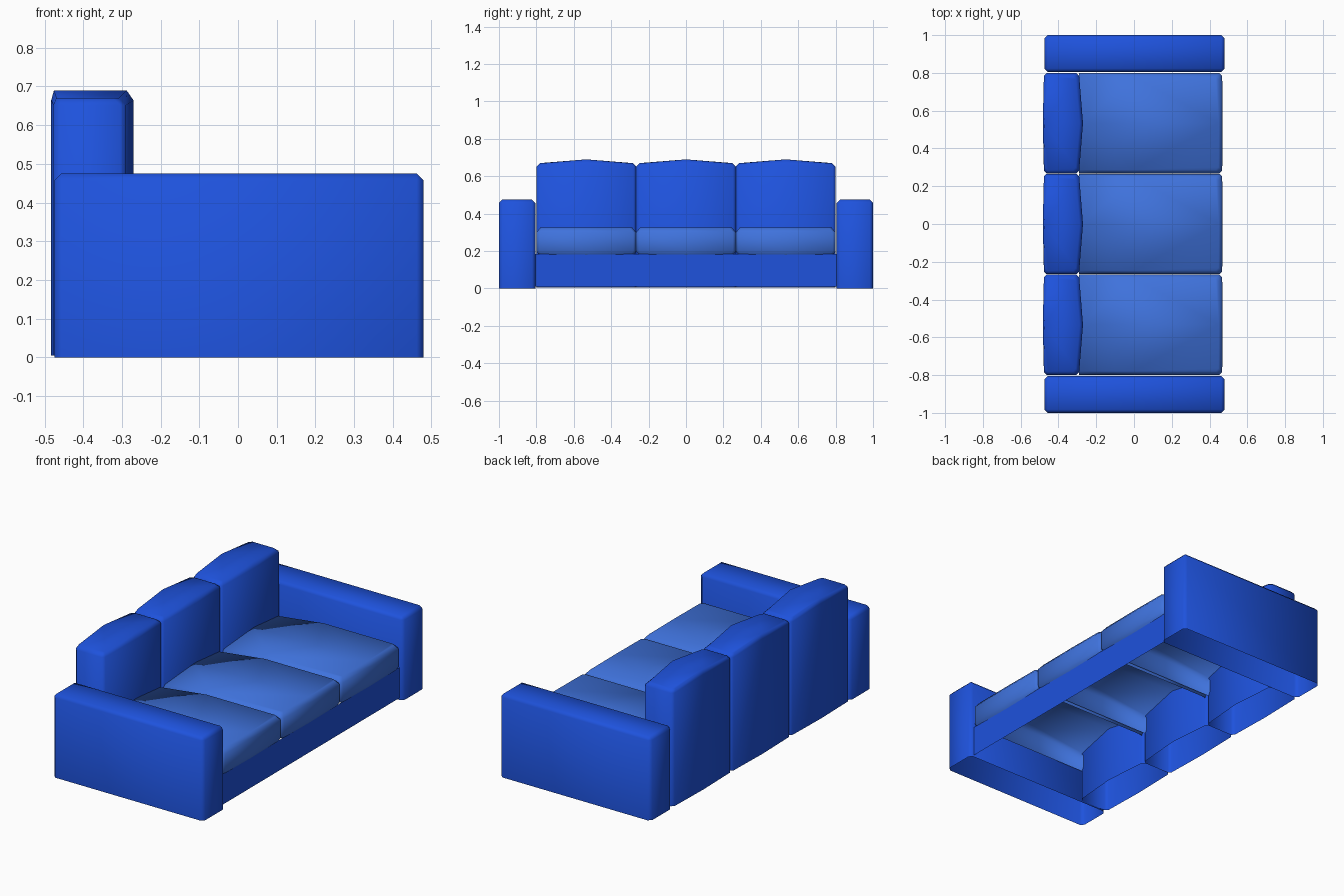
import bpy, bmesh

if "Cube" in bpy.data.objects:
    bpy.data.objects.remove(bpy.data.objects["Cube"])


def material(name, rgb):
    m = bpy.data.materials.new(name)
    m.diffuse_color = (*rgb, 1)
    m.use_nodes = True
    m.node_tree.nodes["Principled BSDF"].inputs["Base Color"].default_value = m.diffuse_color
    return m


BLUE = material("blue_fabric", (0.013, 0.085, 0.72))
LIGHT = material("light_blue_fabric", (0.05, 0.17, 0.72))


def finish(bm, name, mat, y=0.0):
    bmesh.ops.recalc_face_normals(bm, faces=bm.faces)
    me = bpy.data.meshes.new(name)
    bm.to_mesh(me)
    bm.free()
    me.materials.append(mat)
    for p in me.polygons:
        p.use_smooth = True
    ob = bpy.data.objects.new(name, me)
    ob.location.y = y
    bpy.context.collection.objects.link(ob)
    return ob


def shell(name, rings, caps, mat, y):
    """Bridge closed rings upward and cap the last one; the underside stays open."""
    bm = bmesh.new()
    vs = [[bm.verts.new(p) for p in r] for r in rings]
    n = len(rings[0])
    for a, b in zip(vs, vs[1:]):
        for i in range(n):
            j = (i + 1) % n
            bm.faces.new((a[i], a[j], b[j], b[i]))
    for c in caps:
        bm.faces.new([vs[-1][i] for i in c])
    return finish(bm, name, mat, y)


# arms: chamfered boxes, open underneath
for side, label in ((1, "left"), (-1, "right")):
    bm = bmesh.new()
    bmesh.ops.create_cube(bm, size=1)
    for v in bm.verts:
        v.co.x = 0.0025 + v.co.x * 0.955
        v.co.y *= 0.195
        v.co.z = 0.2375 + v.co.z * 0.475
    bottom = [f for f in bm.faces if f.calc_center_median().z < 0.01]
    bmesh.ops.delete(bm, geom=bottom, context='FACES')
    edges = [e for e in bm.edges if not e.is_boundary]
    bmesh.ops.bevel(bm, geom=edges, offset=0.018, segments=1, affect='EDGES')
    finish(bm, f"{label}_arm", BLUE, side * 0.9025)

# back cushions: peaked top, front and rear bulging at the middle
H = 0.266


def back_ring(z_end, z_mid, inset):
    f, r, h, c = -0.29 - inset, -0.477 + inset * 0.4, H - inset, 0.015
    half = [(f, h - c), (f - c, h), (r + c, h), (r, h - c)]
    ring = [(f + 0.02, 0, z_mid)]
    ring += [(x, y, z_end) for x, y in half]
    ring += [(r - 0.006, 0, z_mid)]
    ring += [(x, -y, z_end) for x, y in reversed(half)]
    return ring


# seat cushions: rear corners dip below the centre
def seat_ring(z, dip, inset):
    h, fx = H - inset, 0.467 - inset
    half = [(-0.29, h, z - dip), (0.0, h, z), (fx - 0.015, h, z), (fx, h - 0.015, z)]
    return ([(-0.28, 0, z)] + half + [(fx + 0.002, 0, z)]
            + [(x, -y, w) for x, y, w in reversed(half)])


for i, label in enumerate(("right", "middle", "left")):
    y = (i - 1) * 0.533
    shell(f"{label}_back_cushion",
          [back_ring(0.005, 0.005, 0), back_ring(0.652, 0.664, 0),
           back_ring(0.67, 0.69, 0.018)],
          [(0, 1, 2, 3, 4, 5), (0, 5, 6, 7, 8, 9)], BLUE, y)
    shell(f"{label}_seat_cushion",
          [seat_ring(0.18, 0, 0.012), seat_ring(0.2, 0, 0),
           seat_ring(0.3, 0.035, 0), seat_ring(0.325, 0.035, 0.02)],
          [(0, 1, 2), (0, 2, 3, 4, 5), (0, 8, 9), (0, 5, 6, 7, 8)], LIGHT, y)

# front rail under the seat
bm = bmesh.new()
bm.faces.new([bm.verts.new(p) for p in ((0.457, -0.806, 0.01), (0.457, 0.806, 0.01),
                                        (0.457, 0.806, 0.185), (0.457, -0.806, 0.185))])
finish(bm, "front_rail", BLUE)
